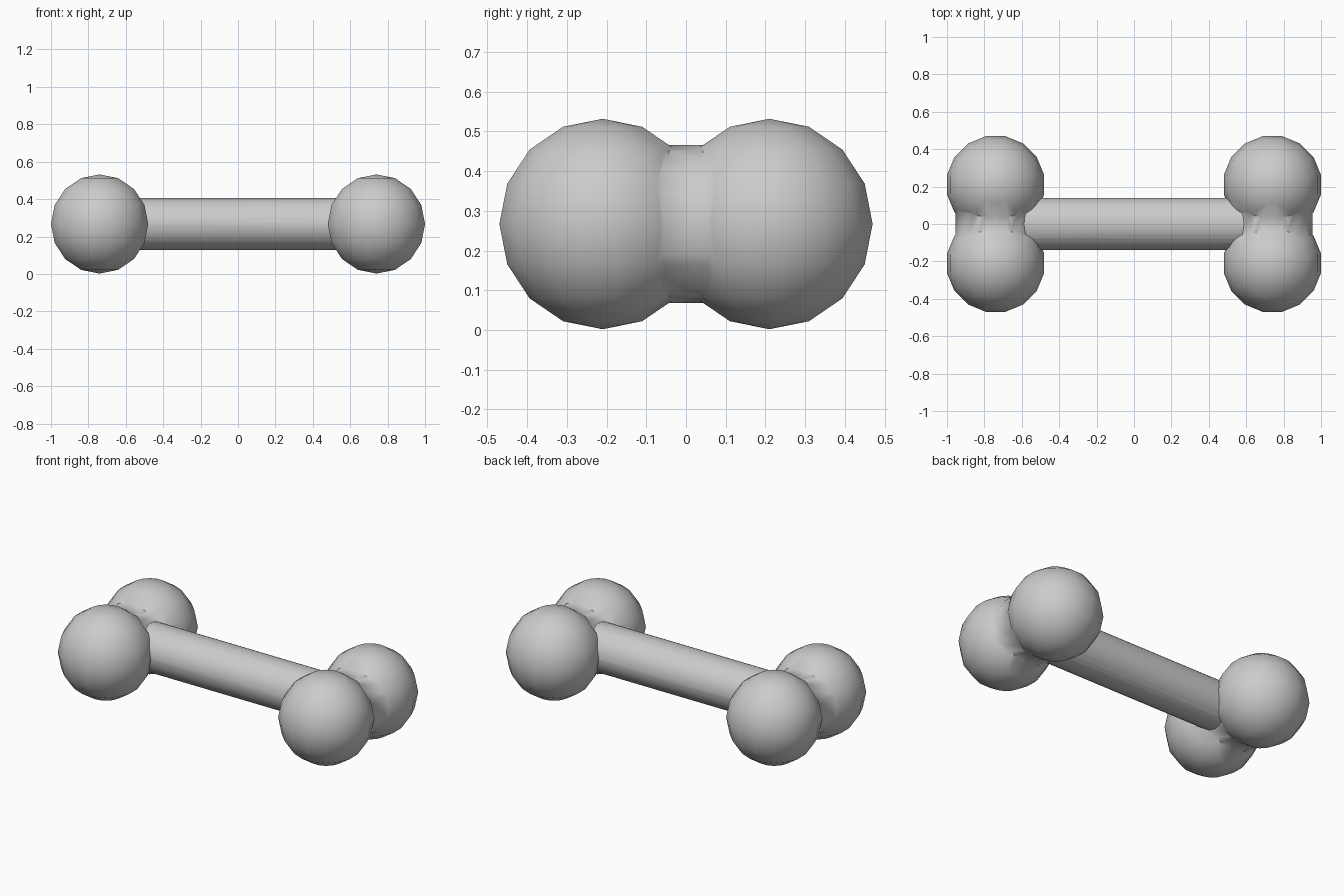
import bpy
from math import pi, radians

if "Cube" in bpy.data.objects:
    bpy.data.objects.remove(bpy.data.objects["Cube"])

ZC = 0.267          # height of the bone axis
R = 0.265           # knob radius
KX, KY = 0.74, 0.21


def union(base, part):
    mod = base.modifiers.new("union", 'BOOLEAN')
    mod.operation = 'UNION'
    mod.solver = 'EXACT'
    mod.object = part
    bpy.ops.object.select_all(action='DESELECT')
    base.select_set(True)
    bpy.context.view_layer.objects.active = base
    bpy.ops.object.modifier_apply(modifier=mod.name)
    bpy.data.objects.remove(part, do_unlink=True)


# Round shaft along x
bpy.ops.mesh.primitive_cylinder_add(vertices=32, radius=0.14, depth=1.3,
                                    location=(0, 0, ZC), rotation=(0, pi / 2, 0))
bone = bpy.context.object
bone.name = "bone"
bpy.ops.object.transform_apply(location=True, rotation=True, scale=True)

for sx in (-1, 1):
    # Short collar filling the groove between the two knobs
    bpy.ops.mesh.primitive_cylinder_add(vertices=16, radius=1, depth=0.15,
                                        location=(sx * KX, 0, ZC), rotation=(pi / 2, 0, 0))
    collar = bpy.context.object
    collar.scale = (0.215, 0.199, 1)
    bpy.ops.object.transform_apply(location=True, rotation=True, scale=True)
    union(bone, collar)
    # Pair of low-poly knobs, turned so a flat side faces each axis
    for sy in (-1, 1):
        bpy.ops.mesh.primitive_uv_sphere_add(segments=16, ring_count=8, radius=R,
                                             location=(sx * KX, sy * KY, ZC),
                                             rotation=(0, 0, pi / 16))
        union(bone, bpy.context.object)

# Smooth shading, with the joints kept crisp
bpy.ops.object.select_all(action='DESELECT')
bone.select_set(True)
bpy.context.view_layer.objects.active = bone
bpy.ops.object.shade_smooth_by_angle(angle=radians(50))
